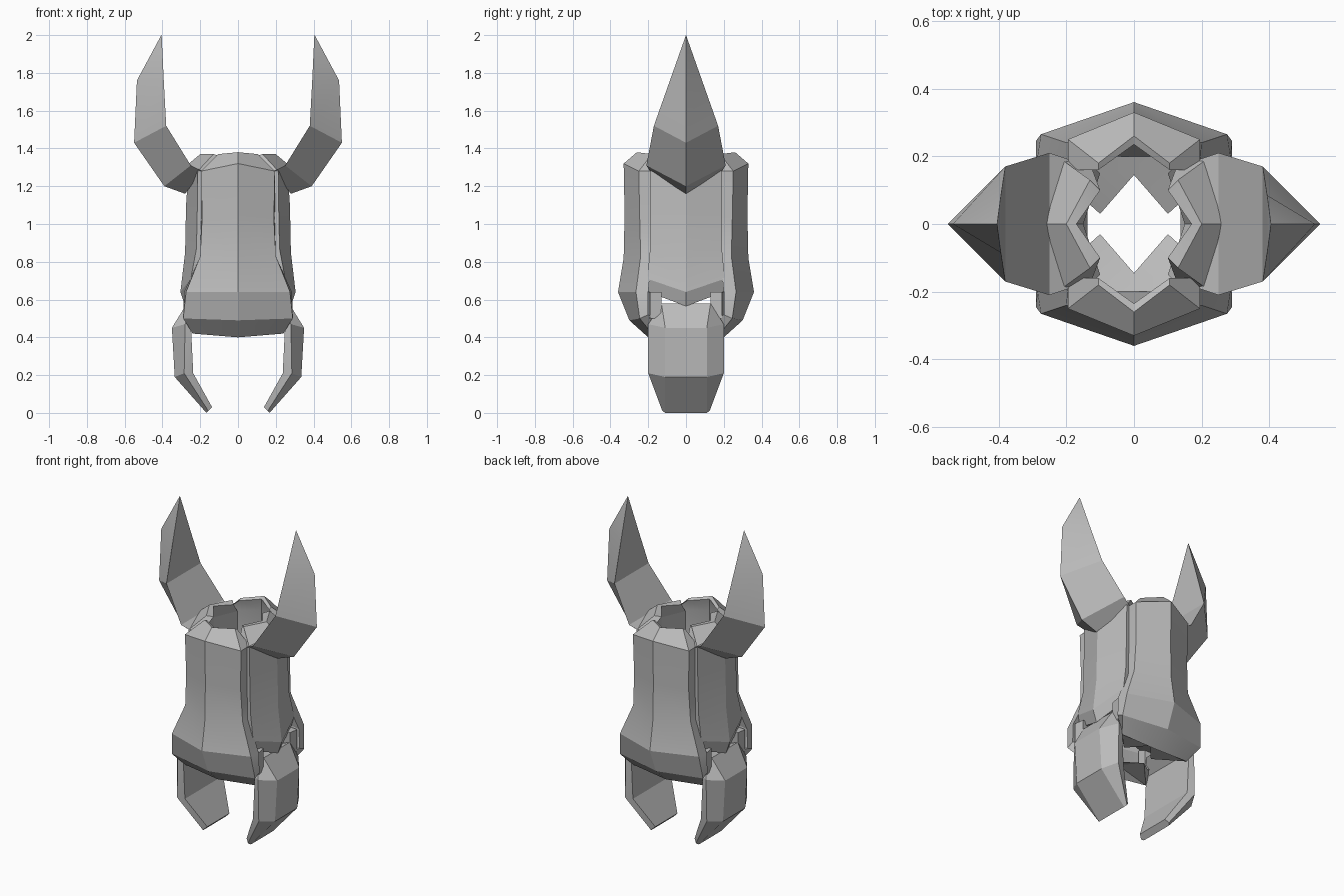
import bpy
import bmesh
import math
from mathutils import Matrix, Vector

cube = bpy.data.objects.get("Cube")
if cube:
    bpy.data.objects.remove(cube, do_unlink=True)

grey = bpy.data.materials.new("stone_grey")
grey.use_nodes = True
grey.diffuse_color = (0.5, 0.5, 0.5, 1)
grey.node_tree.nodes["Principled BSDF"].inputs["Base Color"].default_value = (0.5, 0.5, 0.5, 1)


def loft(name, rings, angle=0):
    """Skin closed rings of points, cap both ends and turn about z."""
    bm = bmesh.new()
    rows = [[bm.verts.new(p) for p in ring] for ring in rings]
    for upper, lower in zip(rows, rows[1:]):
        for i in range(len(upper)):
            j = (i + 1) % len(upper)
            bm.faces.new((upper[i], upper[j], lower[j], lower[i]))
    bm.faces.new(rows[0])
    bm.faces.new(rows[-1][::-1])
    bmesh.ops.remove_doubles(bm, verts=bm.verts, dist=0.0005)
    bmesh.ops.triangulate(bm, faces=[f for f in bm.faces if len(f.verts) > 4])
    bmesh.ops.recalc_face_normals(bm, faces=bm.faces)
    bm.transform(Matrix.Rotation(angle, 4, "Z"))
    mesh = bpy.data.meshes.new(name)
    bm.to_mesh(mesh)
    bm.free()
    mesh.materials.append(grey)
    obj = bpy.data.objects.new(name, mesh)
    bpy.context.collection.objects.link(obj)
    bpy.ops.object.select_all(action="DESELECT")
    obj.select_set(True)
    bpy.context.view_layer.objects.active = obj
    bpy.ops.object.shade_smooth_by_angle(angle=math.radians(22))
    return obj


def shell_ring(ridge, edge, back, inner):
    """Chevron section: ridge and inner are (depth, z), the others (side, depth, z)."""
    def right(p):
        return (p[0], -p[1], p[2])

    def left(p):
        return (-p[0], -p[1], p[2])
    return [(0, -ridge[0], ridge[1]), right(edge), right(back),
            (0, -inner[0], inner[1]), left(back), left(edge)]


# Front and back armour plates, flared at the bottom
broad = [shell_ring(*level) for level in (
    ((.26, 1.38), (.105, .18, 1.37), (.105, .16, 1.36), (.235, 1.37)),
    ((.33, 1.32), (.195, .25, 1.28), (.195, .16, 1.28), (.235, 1.3)),
    ((.325, 1.05), (.19, .245, 1.03), (.195, .17, 1.03), (.235, 1.05)),
    ((.33, .82), (.2, .24, .83), (.2, .18, .83), (.235, .82)),
    ((.36, .64), (.275, .265, .64), (.285, .2, .64), (.26, .64)),
    ((.30, .49), (.29, .245, .5), (.29, .2, .52), (.2, .5)),
    ((.2, .40), (.24, .18, .42), (.1, .03, .45), (.145, .45)))]
loft("front_plate", broad)
loft("back_plate", broad, math.pi)

# Narrower side plates with a chevron lower rim
narrow = [shell_ring(*level) for level in (
    ((.2, 1.37), (.13, .13, 1.37), (.1, .1, 1.36), (.17, 1.37)),
    ((.26, 1.32), (.19, .213, 1.28), (.18, .13, 1.28), (.17, 1.3)),
    ((.275, 1.1), (.19, .215, 1.1), (.18, .13, 1.1), (.17, 1.1)),
    ((.28, .85), (.19, .22, .87), (.18, .13, .87), (.17, .85)),
    ((.305, .64), (.205, .25, .71), (.18, .13, .7), (.17, .64)),
    ((.28, .565), (.2, .23, .64), (.15, .1, .64), (.15, .565)))]


def horn_ring(ridge, edge):
    """Triangular section from a central (x, z) ridge and a side (x, y, z) edge."""
    x, y, z = edge
    return [(ridge[0], 0, ridge[1]), (x, y, z), (x, -y, z)]


horn = [horn_ring(*level) for level in (
    ((.28, 1.16), (.19, .19, 1.28)),
    ((.39, 1.2), (.25, .21, 1.31)),
    ((.55, 1.43), (.38, .17, 1.52)),
    ((.535, 1.76), (.393, .085, 1.76)),
    ((.406, 2), (.404, .002, 1.995)))]


def claw_ring(outer, edge, inner):
    """Six sided section from (x, y, z) points on one half."""
    half = [outer, edge, inner]
    return half + [(x, -y, z) for x, y, z in reversed(half)]


claw = [claw_ring(*level) for level in (
    ((.27, .13, .58), (.24, .14, .56), (.18, .11, .55)),
    ((.35, .11, .45), (.28, .2, .47), (.25, .19, .48)),
    ((.335, .11, .19), (.285, .2, .21), (.237, .19, .21)),
    ((.167, .11, 0), (.157, .125, .01), (.137, .11, .03)))]

shoulder = [[(x, y, z) for x, y in ((.2, .14), (.27, .13), (.28, .19), (.2, .2))]
            for z in (.64, .5)]

# Right parts are the left parts turned half way round
for side, turn in (("left", 0), ("right", math.pi)):
    loft(side + "_plate", narrow, turn + math.pi / 2)
    loft(side + "_horn", horn, turn)
    loft(side + "_claw", claw, turn)
    loft(side + "_back_bracket", shoulder, turn)
    loft(side + "_front_bracket", [[(x, -y, z) for x, y, z in r] for r in shoulder], turn)
